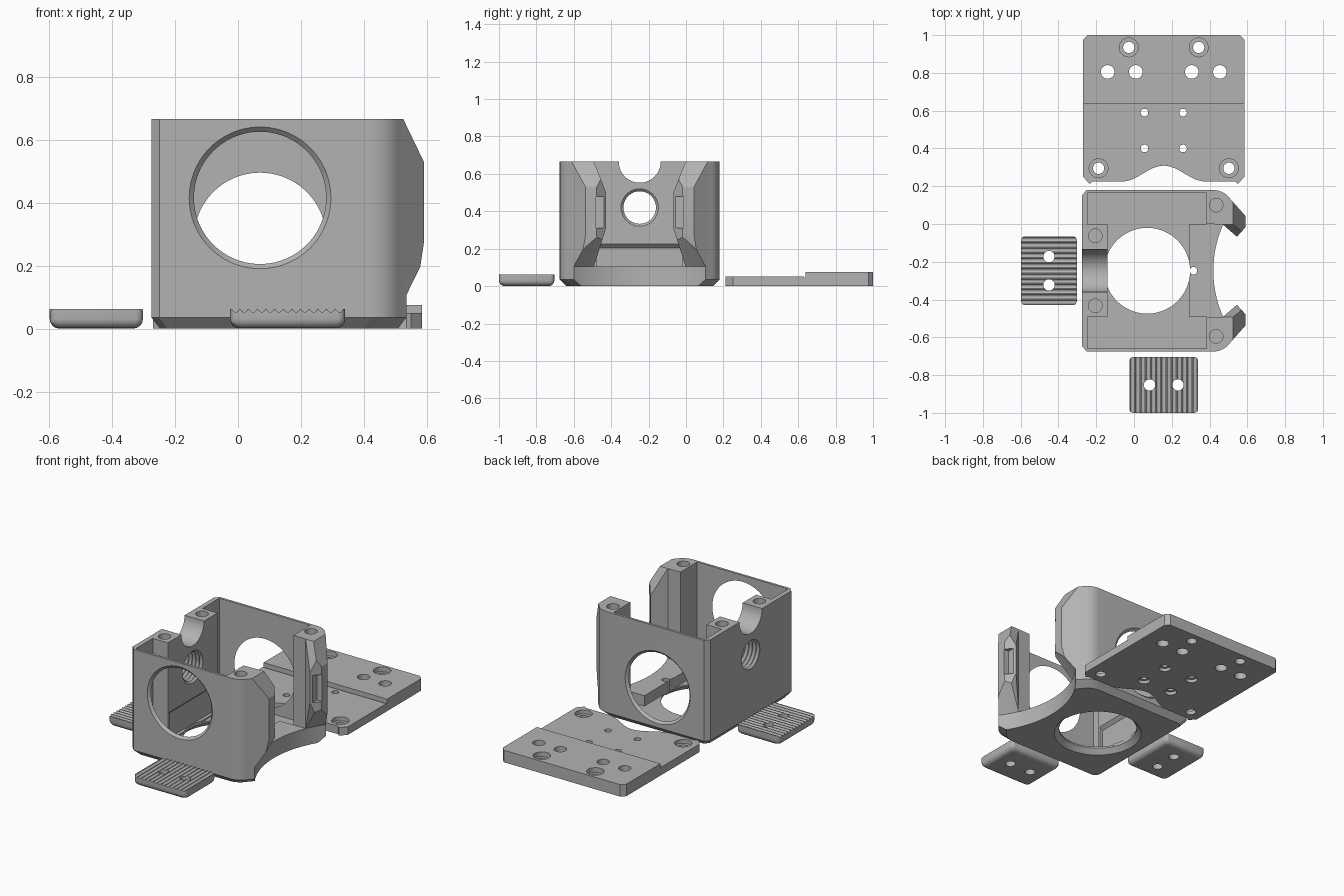
import bpy, bmesh, math

if "Cube" in bpy.data.objects:
    bpy.data.objects.remove(bpy.data.objects["Cube"])

grey = bpy.data.materials.new("plain_grey")
grey.use_nodes = True
tone = (0.45, 0.45, 0.45, 1)
grey.diffuse_color = tone
grey.node_tree.nodes["Principled BSDF"].inputs["Base Color"].default_value = tone

MID = -0.2475   # y of the housing's mirror plane


def place(axis, u, v, t):
    return {"x": (t, u, v), "y": (u, t, v), "z": (u, v, t)}[axis]


def loft(name, rings):
    """Closed solid through rings of equal point count."""
    bm = bmesh.new()
    loops = [[bm.verts.new(p) for p in ring] for ring in rings]
    n = len(loops[0])
    for a, b in zip(loops, loops[1:]):
        for i in range(n):
            j = (i + 1) % n
            bm.faces.new((a[i], a[j], b[j], b[i]))
    bm.faces.new(loops[0][::-1])
    bm.faces.new(loops[-1])
    bmesh.ops.recalc_face_normals(bm, faces=bm.faces)
    mesh = bpy.data.meshes.new(name)
    bm.to_mesh(mesh)
    bm.free()
    mesh.materials.append(grey)
    obj = bpy.data.objects.new(name, mesh)
    bpy.context.collection.objects.link(obj)
    return obj


def prism(name, pts, axis, start, end):
    return loft(name, [[place(axis, u, v, t) for u, v in pts] for t in (start, end)])


def lathe(name, axis, cu, cv, profile, n=64):
    turn = [math.tau * i / n for i in range(n)]
    return loft(name, [[place(axis, cu + r * math.cos(a), cv + r * math.sin(a), t)
                        for a in turn] for t, r in profile])


def box(x0, x1, y0, y1, z0, z1):
    return prism("cutter", [(x0, y0), (x1, y0), (x1, y1), (x0, y1)], "z", z0, z1)


def cut(target, cutter):
    mod = target.modifiers.new("cut", "BOOLEAN")
    mod.operation = "DIFFERENCE"
    mod.solver = "EXACT"
    mod.object = cutter
    with bpy.context.temp_override(object=target, active_object=target):
        bpy.ops.object.modifier_apply(modifier=mod.name)
    bpy.data.objects.remove(cutter)


def drill(target, x, y, r, z0=-0.1, z1=1):
    cut(target, lathe("cutter", "z", x, y, [(z0, r), (z1, r)], 32))


def mirrored(half):
    """Complete a half outline (x, dy) across the housing's mirror plane."""
    return ([(x, MID - d) for x, d in half]
            + [(x, MID + d) for x, d in reversed(half)])


# Housing shell: chamfered foot, rounded front corners and two jaws
arc = [(0.42 + 0.11 * math.sin(a), 0.3175 + 0.11 * math.cos(a))
       for a in [math.radians(7 * i) for i in range(9)]]
plan = mirrored([(-0.275, 0.40), (-0.25, 0.4275)] + arc
                + [(0.59, 0.29), (0.59, 0.23), (0.545, 0.18)])
foot = [(0.07 + (x - 0.07) * 0.92, MID + (y - MID) * 0.92) for x, y in plan]
housing = loft("housing", [[(x, y, z) for x, y in ring] for ring, z in
                           ((foot, 0), (plan, 0.035), (plan, 0.665))])

# Sloped upper and lower ends of the jaws
cut(housing, prism("cutter", [(0.525, 0.665), (0.59, 0.53), (0.7, 0.53), (0.7, 0.8), (0.46, 0.8)],
                   "y", -1, 1))
cut(housing, prism("cutter", [(0.59, 0.27), (0.555, 0.04), (0.55, -0.1), (0.7, -0.1), (0.7, 0.27)],
                   "y", -1, 1))

# Central bay with its lower floor, and the opening between the jaws
cut(housing, box(-0.14, 0.29, MID - 0.25, MID + 0.25, 0.04, 1))
cut(housing, prism("cutter", mirrored([(0.28, 0.25), (0.47, 0.245), (0.545, 0.18), (0.7, 0.18)]),
                   "z", 0.105, 1))
side = [(0.245, 0.105), (0.18, 0.31), (0.18, 0.5), (0.25, 0.68)]
cut(housing, prism("cutter", [(MID - d, z) for d, z in side]
                   + [(MID + d, z) for d, z in reversed(side)], "x", 0.44, 0.7))
cut(housing, lathe("cutter", "z", 1.02, MID,
                   [(-0.1, 0.6), (0.106, 0.6), (0.3, 0.46), (0.31, 0.3)], 128))

# Side pockets, screw holes and jaw slots, both sides
for s in (-1, 1):
    a, b = sorted((MID + s * 0.245, MID + s * 0.4125))
    cut(housing, box(-0.245, 0.385, a, b, 0.04, 1))
    drill(housing, -0.205, MID + s * 0.185, 0.036, 0.5)
    drill(housing, 0.435, MID + s * 0.3475, 0.036, 0.5)
    a, b = sorted((MID + s * 0.16, MID + s * 0.235))
    cut(housing, box(0.555, 0.7, a, b, 0.31, 0.48))

# Undercut at the base of the rear block
cut(housing, prism("cutter", [(-0.13, 0.225), (-0.14, 0.225), (-0.16, 0.205), (-0.16, 0.05),
                              (-0.13, 0.05)], "y", MID - 0.23, MID + 0.23))

# Round windows in both side walls, tapering inward
for s, z in ((-1, 0.415), (1, 0.285)):
    cut(housing, lathe("cutter", "y", 0.07, z,
                       [(MID + s * 0.45, 0.24), (MID + s * 0.4275, 0.225),
                        (MID + s * 0.4125, 0.21), (MID + s * 0.40, 0.21)], 96))

# Round floor opening with a flared underside
cut(housing, lathe("cutter", "z", 0.07, MID, [(-0.01, 0.265), (0.03, 0.227), (0.2, 0.227)], 96))
drill(housing, 0.315, MID, 0.02)

# Cable notch and threaded hole through the rear block
cut(housing, lathe("cutter", "x", MID, 0.665, [(-0.4, 0.112), (-0.1, 0.112)]))
thread = [(-0.29 + 0.0125 * i, 0.087 if i % 2 else 0.1) for i in range(14)]
cut(housing, lathe("cutter", "x", MID, 0.42, thread, 40))

# Mounting plate: thick rear half, thinner scalloped front half
CX = 0.1575
wave = [(CX + 0.02 * i, 0.225 + 0.042 * (1 + math.cos(math.pi * i / 11)))
        for i in range(-11, 12)]
edge = [(-0.27, 0.25), (-0.235, 0.212), (-0.22, 0.225)] + wave
edge += [(2 * CX - x, y) for x, y in reversed(edge[:3])]
plate = prism("mounting_plate", edge + [(0.585, 0.975), (0.56, 1), (-0.245, 1), (-0.27, 0.975)],
              "z", 0, 0.075)
cut(plate, box(-0.5, 0.8, 0, 0.635, 0.05, 0.2))
cut(plate, box(-0.5, 0.8, 0.63, 0.638, 0.045, 0.2))
for s in (-1, 1):
    for x, y, z in ((0.185, 0.935, 0.045), (0.345, 0.295, 0.025)):
        drill(plate, CX + s * x, y, 0.03)
        drill(plate, CX + s * x, y, 0.05, z)
    for x in (0.148, 0.297):
        drill(plate, CX + s * x, 0.805, 0.036)
    for y in (0.4, 0.59):
        drill(plate, CX + s * 0.102, y, 0.02)
        drill(plate, CX + s * 0.102, y, 0.036, -0.1, 0.02)


# Ribbed clamp pads with rounded undersides
def pad(name, cx, cy, turned):
    def outline(inset, z):
        w, d, r = 0.1825 - inset, 0.148 - inset, 0.022
        pts = []
        for q, (sx, sy) in enumerate(((1, 1), (-1, 1), (-1, -1), (1, -1))):
            for k in range(5):
                a = math.pi / 2 * (q + k / 4)
                pts.append((sx * (w - r) + r * math.cos(a), sy * (d - r) + r * math.sin(a)))
        return [(cx - v, cy + u, z) if turned else (cx + u, cy + v, z) for u, v in pts]

    body = loft(name, [outline(0.03 * (1 - math.sin(a)), 0.03 * (1 - math.cos(a)))
                       for a in [math.pi / 8 * i for i in range(5)]] + [outline(0, 0.062)])
    axis, along, across = ("x", cx, cy) if turned else ("y", cy, cx)
    for i in range(-6, 7):
        cut(body, lathe("cutter", axis, across + 0.0275 * i, 0.064,
                        [(along - 0.2, 0.0115), (along + 0.2, 0.0115)], 16))
    for s in (-0.075, 0.075):
        drill(body, cx + (0 if turned else s), cy + (s if turned else 0), 0.03)
    return body


pads = [pad("front_pad", 0.1575, -0.852, False), pad("side_pad", -0.45, MID, True)]

# Smooth curved walls while keeping edges crisp
bpy.ops.object.select_all(action="DESELECT")
for obj in [housing, plate] + pads:
    obj.select_set(True)
    bpy.context.view_layer.objects.active = obj
bpy.ops.object.shade_smooth_by_angle(angle=math.radians(25))
